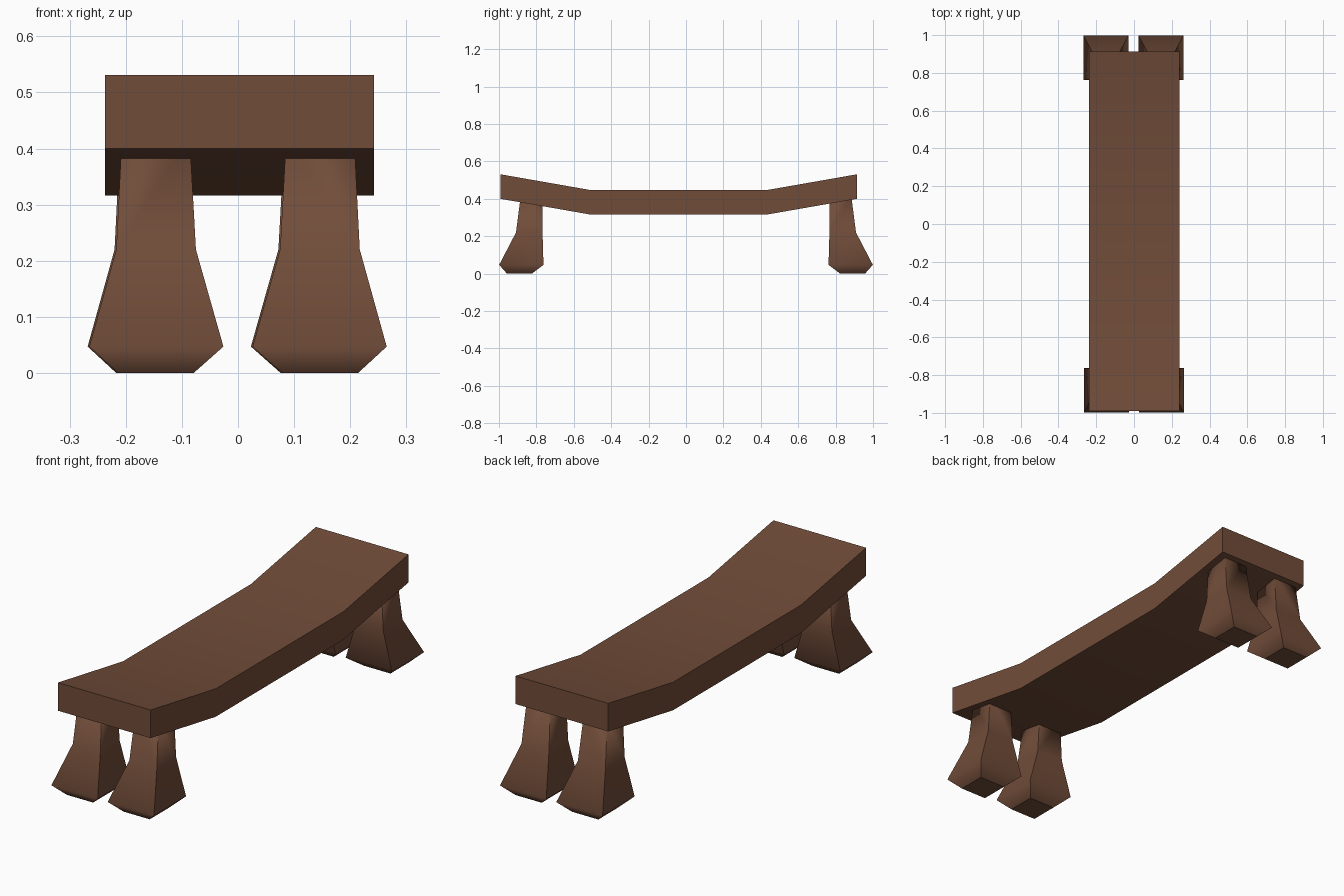
import bpy, bmesh, math

if "Cube" in bpy.data.objects:
    bpy.data.objects.remove(bpy.data.objects["Cube"])

wood = bpy.data.materials.new("brown wood")
wood.diffuse_color = (0.165, 0.073, 0.041, 1)
wood.use_nodes = True
wood.node_tree.nodes["Principled BSDF"].inputs["Base Color"].default_value = wood.diffuse_color


def make_object(name, bm):
    bmesh.ops.recalc_face_normals(bm, faces=bm.faces)
    mesh = bpy.data.meshes.new(name)
    bm.to_mesh(mesh)
    bm.free()
    mesh.materials.append(wood)
    obj = bpy.data.objects.new(name, mesh)
    bpy.context.collection.objects.link(obj)
    return obj


def loft(rings):
    """Skin a stack of equal-length point rings and cap both ends."""
    bm = bmesh.new()
    loops = [[bm.verts.new(p) for p in ring] for ring in rings]
    n = len(loops[0])
    for a, b in zip(loops, loops[1:]):
        for i in range(n):
            j = (i + 1) % n
            bm.faces.new((a[i], a[j], b[j], b[i]))
    bm.faces.new(loops[0])
    bm.faces.new(loops[-1])
    return bm


# Seat: a plank whose two ends bend upward
x0, x1, thick = -0.237, 0.242, 0.131
path = [(-0.991, 0.400), (-0.511, 0.316), (0.433, 0.316), (0.913, 0.400)]
seat = make_object("seat", loft([
    [(x0, y, z), (x1, y, z), (x1, y, z + thick), (x0, y, z + thick)]
    for y, z in path]))

# Leg sections: height, inner x, outer x, inner y, outer y
sections = [
    (0.0, 0.079, 0.214, 0.824, 0.957),
    (0.047, 0.026, 0.265, 0.762, 0.999),
    (0.22, 0.075, 0.217, 0.767, 0.909),
    (0.42, 0.086, 0.207, 0.767, 0.883),
]


def make_leg(name, sx, sy, shift):
    rings = [[(sx * x + shift, sy * y, z)
              for x, y in ((xi, yi), (xo, yi), (xo, yo), (xi, yo))]
             for z, xi, xo, yi, yo in sections]
    bm = loft(rings)
    bm.normal_update()
    # Soft shading up the leg, crisp corners and foot edge
    for f in bm.faces:
        f.smooth = True
    for e in bm.edges:
        za, zb = (v.co.z for v in e.verts)
        e.smooth = abs(za - zb) < 1e-5 and za > 0.01
    return make_object(name, bm)


for side, sx in (("left", -1), ("right", 1)):
    make_leg(f"front_{side}_leg", sx, -1, 0.0)
    make_leg(f"back_{side}_leg", sx, 1, -0.003)

# Soft bends along the seat
bpy.ops.object.select_all(action='DESELECT')
seat.select_set(True)
bpy.context.view_layer.objects.active = seat
bpy.ops.object.shade_smooth_by_angle(angle=math.radians(30))
